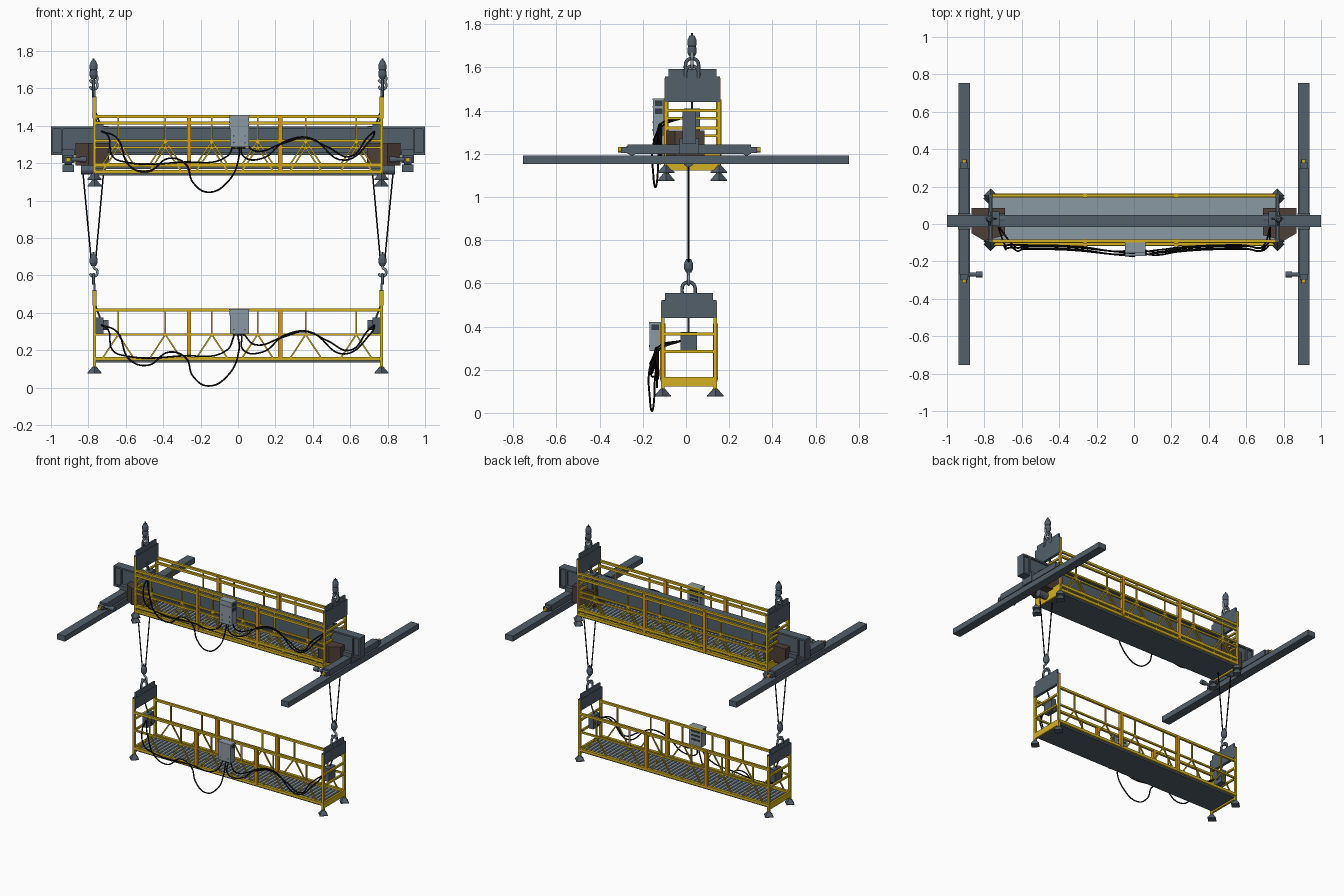
import bpy, bmesh, math
from mathutils import Vector, Matrix

cube = bpy.data.objects.get("Cube")
if cube:
    bpy.data.objects.remove(cube, do_unlink=True)


def material(name, r, g, b):
    m = bpy.data.materials.new(name)
    m.use_nodes = True
    m.diffuse_color = (r, g, b, 1)
    m.node_tree.nodes["Principled BSDF"].inputs["Base Color"].default_value = (r, g, b, 1)
    return m


YELLOW = material("safety yellow", .66, .44, .015)
ORANGE = material("amber post", .68, .32, .01)
SLATE = material("slate steel", .085, .115, .145)
DARK = material("dark steel", .035, .045, .06)
LIGHT = material("light grey", .26, .32, .36)
BROWN = material("winch brown", .075, .05, .04)
BLACK = material("cable black", .006, .006, .007)


class Part:
    """Collects simple solids into one named object."""

    def __init__(self, name, mat):
        self.name, self.mat, self.bm = name, mat, bmesh.new()

    def box(self, x, y, z):
        lo, hi = Vector((x[0], y[0], z[0])), Vector((x[1], y[1], z[1]))
        m = Matrix.Translation((lo + hi) / 2) @ Matrix.Diagonal((*(hi - lo), 1))
        bmesh.ops.create_cube(self.bm, size=1, matrix=m)

    def frame(self, a, b):
        a, b = Vector(a), Vector(b)
        rot = (b - a).to_track_quat('Z', 'Y').to_matrix().to_4x4()
        return Matrix.Translation((a + b) / 2) @ rot, (b - a).length

    def bar(self, a, b, w):
        m, length = self.frame(a, b)
        bmesh.ops.create_cube(self.bm, size=1, matrix=m @ Matrix.Diagonal((w, w, length, 1)))

    def rod(self, a, b, r1, r2=None, sides=12):
        m, length = self.frame(a, b)
        bmesh.ops.create_cone(self.bm, cap_ends=True, segments=sides, radius1=r1,
                              radius2=r1 if r2 is None else r2, depth=length, matrix=m)

    def prism(self, outline, z0, z1):
        f = self.bm.faces.new([self.bm.verts.new((x, y, z0)) for x, y in outline])
        ext = bmesh.ops.extrude_face_region(self.bm, geom=[f])["geom"]
        bmesh.ops.translate(self.bm, vec=(0, 0, z1 - z0),
                            verts=[v for v in ext if isinstance(v, bmesh.types.BMVert)])

    def done(self):
        bmesh.ops.recalc_face_normals(self.bm, faces=self.bm.faces)
        mesh = bpy.data.meshes.new(self.name)
        self.bm.to_mesh(mesh)
        self.bm.free()
        mesh.materials.append(self.mat)
        ob = bpy.data.objects.new(self.name, mesh)
        bpy.context.collection.objects.link(ob)
        return ob


def tube(name, points, radius, mat):
    cu = bpy.data.curves.new(name, 'CURVE')
    cu.dimensions, cu.bevel_depth, cu.bevel_resolution = '3D', radius, 2
    cu.resolution_u, cu.use_fill_caps = 8, True
    sp = cu.splines.new('BEZIER')
    sp.bezier_points.add(len(points) - 1)
    for bp, p in zip(sp.bezier_points, points):
        bp.co = p
        bp.handle_left_type = bp.handle_right_type = 'AUTO'
    cu.materials.append(mat)
    ob = bpy.data.objects.new(name, cu)
    bpy.context.collection.objects.link(ob)
    return ob


# ---- Suspended platform: shared sizes
END, FRONT, BACK, MID = .767, -.108, .136, .012
TOP, RAIL, BASE = .415, .284, .155
SIDES = (-1, 1)
POSTS = (-END, -.262, .227, END)
platform, cables = [], []

# Front and back railings with triangular bracing
rails, braces, amber = Part("railings", YELLOW), Part("rail_braces", YELLOW), Part("section_posts", ORANGE)
for y in (FRONT, BACK):
    for z, w in ((TOP, .016), (RAIL, .012), (BASE, .02)):
        rails.bar((-END, y, z), (END, y, z), w)
    for x in POSTS[1:-1]:
        amber.bar((x, y, BASE), (x, y, TOP), .024)
    for a, b in zip(POSTS, POSTS[1:]):
        for t in (.25, .75):
            x = a + (b - a) * t
            braces.bar((x, y, RAIL), (x, y, TOP), .009)
            for s in SIDES:
                braces.bar((x, y, RAIL), (x + s * .085, y, BASE), .008)

# End frames with toe boards, hanger plates, feet and hoists
ends, plates = Part("end_frames", YELLOW), Part("hanger_plates", SLATE)
feet, hoists = Part("feet", SLATE), Part("hoists", SLATE)
for s in SIDES:
    x = s * END
    for y in (FRONT, BACK):
        ends.bar((x, y, .1), (x, y, .516), .016)
        feet.rod((x, y, .075), (x, y, .082), .038, sides=4)
        feet.rod((x, y, .082), (x, y, .115), .036, .008, sides=4)
    for z in (.365, RAIL):
        ends.bar((x, FRONT, z), (x, BACK, z), .013)
    ends.box((x - .007, x + .007), (FRONT, BACK), (.122, .166))
    plates.box((x - .01, x + .01), (FRONT - .006, BACK + .006), (.44, .522))
    plates.box((x - .006, x + .006), (FRONT + .01, BACK - .01), (.522, .556))
    h = s * .738
    hoists.box((h - .02, h + .02), (-.026, .05), (.28, .375))
    hoists.rod((h - s * .02, MID, .335), (h - s * .045, MID, .335), .028)
    hoists.rod((h, MID, .375), (x, MID, .45), .005, sides=6)

# Deck with ribbed tread and dark underside
deck, pan = Part("deck_tread", LIGHT), Part("deck_pan", SLATE)
deck.box((-.758, .758), (-.1, .128), (.146, .15))
pan.box((-.76, .76), (-.104, .132), (.134, .146))
for i in range(50):
    x = -.735 + i * .03
    deck.box((x - .005, x + .005), (-.09, .118), (.15, .156))

# Control box
box, trim = Part("control_box", LIGHT), Part("control_box_trim", DARK)
box.box((-.043, .058), (-.168, -.118), (.286, .42))
box.box((-.047, .062), (-.172, -.114), (.414, .421))
for s in SIDES:
    trim.box((.0075 + s * .051 - .001, .0075 + s * .051 + .001), (-.16, -.125), (.385, .41))
    trim.rod((.0075 + s * .03, -.168, .31), (.0075 + s * .03, -.171, .31), .004, sides=8)
for z in (.33, .36, .39):
    trim.box((-.025, .04), (-.118, -.115), (z - .006, z + .006))
for i in range(4):
    trim.rod((-.02 + i * .018, -.14, .286), (-.02 + i * .018, -.14, .275), .007, sides=8)

# Shackles, hooks and pulley blocks above each end
blocks = Part("hook_blocks", SLATE)
for s in SIDES:
    x = s * .772
    blocks.rod((x, MID, .65), (x, MID, .668), .012, .021)
    blocks.rod((x, MID, .668), (x, MID, .69), .021)
    blocks.rod((x, MID, .69), (x, MID, .712), .021, .012)
    blocks.rod((x, MID, .712), (x, MID, .724), .005, sides=8)
    arch = [(x, MID + .03 * math.cos(a), .578 + .028 * math.sin(a))
            for a in (i * math.pi / 6 for i in range(7))]
    arch = [(x, arch[0][1], .552)] + arch + [(x, arch[-1][1], .552)]
    platform.append(tube("shackle", arch, .008, SLATE))
    hook = [(x, MID, .655)] + [(x + .02 * math.cos(a), MID, .617 + .022 * math.sin(a))
                               for a in (math.radians(80 - 35 * i) for i in range(8))]
    platform.append(tube("hook", hook, .007, LIGHT))

platform += [p.done() for p in (rails, braces, amber, ends, plates, feet, hoists, deck, pan, box, trim, blocks)]

# Hanging power cables, drawn in front of the railing
RUNS = {
    "left_cable": [(-.69, .3), (-.67, .2), (-.6, .17), (-.3, .17), (-.06, .2), (-.02, .28)],
    "loop_cable": [(-.64, .29), (-.58, .15), (-.48, .12), (-.37, .19), (-.28, .16), (-.24, .06),
                   (-.16, .009), (-.05, .07), (.005, .2), (.0, .28)],
    "right_cable": [(.02, .28), (.03, .2), (.13, .19), (.25, .28), (.38, .3), (.57, .18), (.71, .29)],
    "short_cable": [(.035, .28), (.09, .23), (.24, .27), (.36, .3), (.48, .25), (.6, .2), (.69, .3)],
}
for n, (name, run) in enumerate(RUNS.items()):
    pts = [(x, -.128 - .035 * math.exp(-(x / .25) ** 2) - .006 * (n % 2), z) for x, z in run]
    pts = [(x, -.14 if z == .28 else y, z) for x, y, z in pts]
    hoist_end = (math.copysign(.73, sum(x for x, z in run)), -.02, .335)
    pts = [hoist_end] + pts if n < 2 else pts + [hoist_end]
    cables.append(tube(name, pts, .0045, BLACK))

# Raised platform: two nested copies of the lower one
for lift, group in ((1.0, platform), (1.036, platform + cables)):
    for ob in group:
        twin = ob.copy()
        twin.name = "upper_" + ob.name.split(".")[0]
        twin.location = (0, .016, lift)
        bpy.context.collection.objects.link(twin)

# ---- Overhead crane: main beam with flanges, end plates and stiffeners
beam = Part("main_beam", SLATE)
beam.box((-1, 1), (-.004, .034), (1.25, 1.39))
for z in (1.245, 1.383):
    beam.box((-1, 1), (-.016, .047), (z, z + .012))
for s in SIDES:
    for x in (s * .995, s * .94):
        beam.box((x - .005, x + .005), (-.016, .047), (1.25, 1.39))
beam.done()

tracks, trucks = Part("runway_tracks", SLATE), Part("end_trucks", SLATE)
bumpers, motors = Part("bumpers", YELLOW), Part("travel_motors", SLATE)
winches, drums = Part("winches", BROWN), Part("rope_drums", SLATE)
ropes = Part("hoist_ropes", BLACK)
for s in SIDES:
    x = s * .908
    # Runway and end truck
    tracks.box((x - .031, x + .031), (-.755, .755), (1.152, 1.192))
    trucks.box((x - .026, x + .026), (-.27, .3), (1.2, 1.243))
    trucks.box((x - .02, x + .02), (-.3, .33), (1.205, 1.232))
    trucks.box((x - .033, x + .033), (-.03, .06), (1.2, 1.272))
    for y in (-.25, .28):
        trucks.rod((x - .02, y, 1.213), (x + .02, y, 1.213), .021, sides=16)
    for y, e in ((-.3, -.315), (.33, .345)):
        bumpers.rod((x, y, 1.219), (x, e, 1.219), .012)
    motors.rod((x, -.27, 1.22), (s * .84, -.27, 1.22), .01)
    motors.rod((s * .845, -.27, 1.22), (s * .81, -.27, 1.22), .016)
    # Winch, drum and falling ropes
    winches.prism([(s * px, py) for px, py in
                   ((.69, .085), (.868, .085), (.868, -.05), (.8, -.09), (.69, -.06))], 1.188, 1.308)
    drums.rod((s * .705, MID, 1.165), (s * .84, MID, 1.165), .026, sides=16)
    for a, b in ((.83, .786), (.718, .76)):
        ropes.rod((s * a, MID, 1.16), (s * b, MID, .695), .004, sides=8)
for p in (tracks, trucks, bumpers, motors, winches, drums, ropes):
    p.done()
